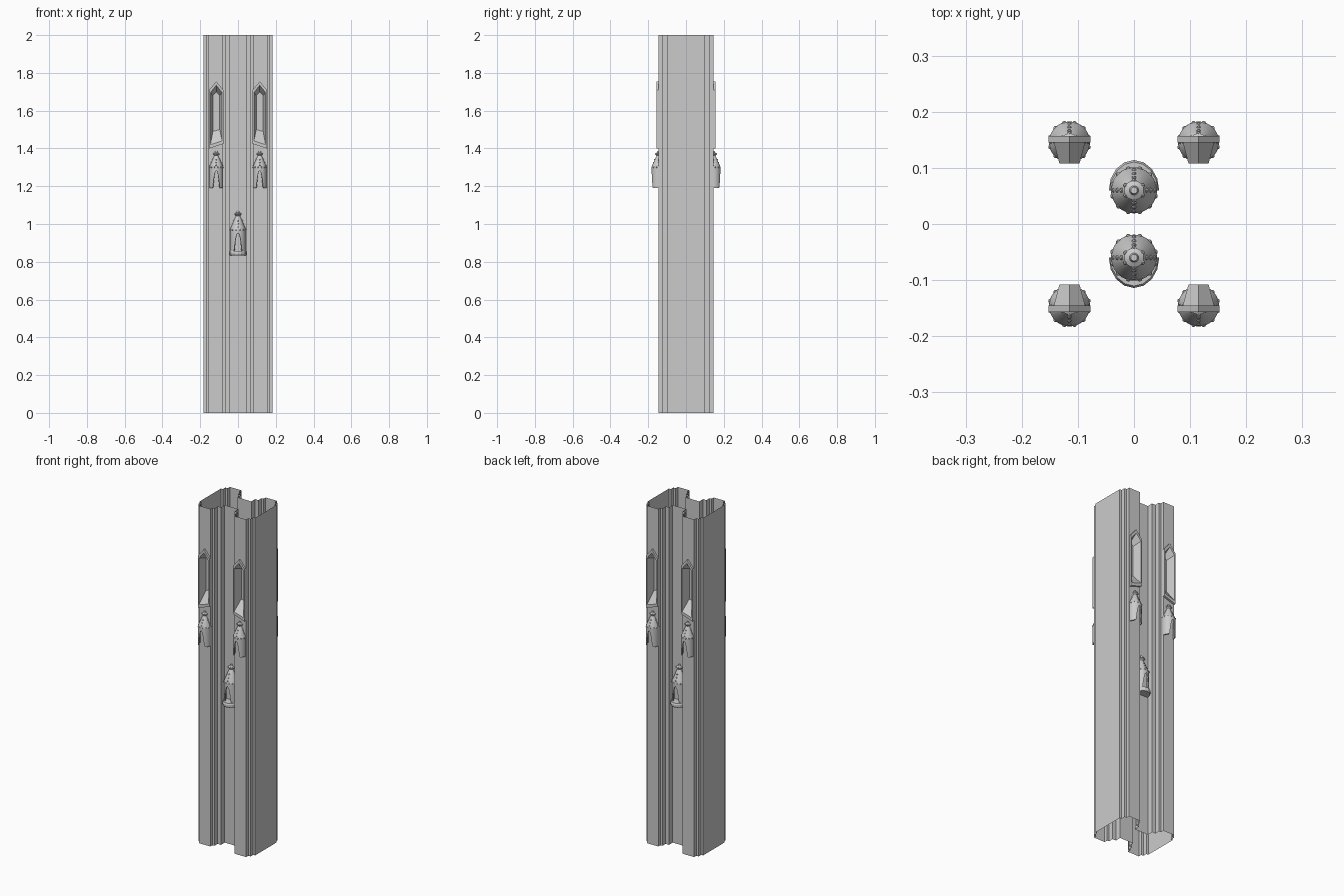
import bpy, bmesh
from math import sin, cos, pi, radians
from mathutils import Matrix

if "Cube" in bpy.data.objects:
    bpy.data.objects.remove(bpy.data.objects["Cube"])

H = 2.0
WX = 0.115          # window / side canopy centre line
FACE = -0.145       # front plane of the shaft


def finish(bm, name, mirror_x=True, smooth=False):
    mesh = bpy.data.meshes.new(name)
    bm.to_mesh(mesh)
    bm.free()
    obj = bpy.data.objects.new(name, mesh)
    bpy.context.collection.objects.link(obj)
    mod = obj.modifiers.new("mirror", 'MIRROR')
    mod.use_axis = (mirror_x, True, False)
    mod.merge_threshold = 0.0001
    if smooth:
        bpy.ops.object.select_all(action='DESELECT')
        obj.select_set(True)
        bpy.context.view_layer.objects.active = obj
        bpy.ops.object.shade_smooth_by_angle(angle=radians(35))
    return obj


def poly(bm, pts):
    return bm.faces.new([bm.verts.new(p) for p in pts])


def bridge(bm, a, b):
    """Quads between two closed outlines of equal length."""
    n = len(a)
    for i in range(n):
        j = (i + 1) % n
        poly(bm, [a[i], a[j], b[j], b[i]])


def outline(half, y, sill_in, sill_out, shoulder, apex):
    """Pointed window outline; the sill is lower on the outer side."""
    return [(WX - half, y, sill_in), (WX + half, y, sill_out),
            (WX + half, y, shoulder), (WX, y, apex), (WX - half, y, shoulder)]


# Window outlines: wall opening, raised frame, deep panel
hole = outline(0.031, FACE, 1.44, 1.42, 1.695, 1.735)
rim_in = outline(0.031, -0.157, 1.44, 1.42, 1.695, 1.735)
rim_out = outline(0.0375, -0.157, 1.425, 1.40, 1.71, 1.755)
rim_back = outline(0.0375, FACE, 1.425, 1.40, 1.71, 1.755)
panel = outline(0.018, -0.108, 1.50, 1.49, 1.68, 1.70)

# Shaft: one quarter of the stepped open shell, mirrored on both axes
bm = bmesh.new()
profile = [(0, -.06), (.045, -.06), (.045, -.095), (.067, -.095), (.067, -.125),
           (.08, -.125), (.08, FACE), (.155, FACE), (.155, -.125), (.17, -.125),
           (.17, -.1), (.182, -.1), (.182, 0)]
for (x0, y0), (x1, y1) in zip(profile, profile[1:]):
    if y0 == FACE and y1 == FACE:
        bl, br, tr, ap, tl = hole
        mid = (WX, FACE, (bl[2] + br[2]) / 2)
        poly(bm, [(x0, FACE, 0), (WX, FACE, 0), mid, bl, tl, ap, (WX, FACE, H), (x0, FACE, H)])
        poly(bm, [(WX, FACE, 0), (x1, FACE, 0), (x1, FACE, H), (WX, FACE, H), ap, tr, br, mid])
    else:
        poly(bm, [(x0, y0, 0), (x1, y1, 0), (x1, y1, H), (x0, y0, H)])
bmesh.ops.remove_doubles(bm, verts=bm.verts, dist=0.0001)
finish(bm, "pillar_shaft")

# Blind windows: raised moulding, splayed reveal and back panel
bm = bmesh.new()
bridge(bm, rim_back, rim_out)
bridge(bm, rim_out, rim_in)
bridge(bm, rim_in, panel)
poly(bm, panel)
bmesh.ops.remove_doubles(bm, verts=bm.verts, dist=0.0001)
finish(bm, "blind_window")


def canopy(name, cx, cy, r, z0, z1, z2, z3, mirror_x):
    """Round canopy: drum with a pointed arch, conical roof, crockets, finial."""
    bm = bmesh.new()
    ri, steps, span = r * 0.84, 48, radians(31)

    def ring_point(rad, a, z):
        return (cx + rad * sin(a), cy - rad * cos(a), z)

    def arch_z(a):
        t = min(abs(a) / span, 1)
        return z0 + (z1 - z0) * 0.84 * (1 - t ** 2.2)

    # Drum wall, with its lower edge lifted to form the arch
    for i in range(steps):
        a, b = [-pi + 2 * pi * (i + k) / steps for k in (0, 1)]
        ha, hb = arch_z(a), arch_z(b)
        poly(bm, [ring_point(r, a, ha), ring_point(r, b, hb), ring_point(r, b, z1), ring_point(r, a, z1)])
        poly(bm, [ring_point(ri, b, hb), ring_point(ri, a, ha), ring_point(ri, a, z1), ring_point(ri, b, z1)])
        poly(bm, [ring_point(r, b, hb), ring_point(r, a, ha), ring_point(ri, a, ha), ring_point(ri, b, hb)])
        # Roof and finial as one turned profile
        h = z3 - z2
        turned = [(r, z1), (r * .96, z1 + .006), (r * .36, z2), (r * .25, z2 + h * .2),
                  (r * .42, z2 + h * .4), (r * .42, z2 + h * .6), (r * .2, z2 + h * .75),
                  (r * .14, z3), (0.0001, z3)]
        if i % 2 == 0:
            c = -pi + 2 * pi * (i + 2) / steps
            for (ra, za), (rb, zb) in zip(turned, turned[1:]):
                poly(bm, [ring_point(ra, a, za), ring_point(ra, c, za), ring_point(rb, c, zb), ring_point(rb, a, zb)])

    def bead(rad, a, z, size):
        bmesh.ops.create_icosphere(bm, subdivisions=1, radius=size,
                                   matrix=Matrix.Translation(ring_point(rad, a, z)))

    # Beads round the eaves and crockets up four ridges
    for k in range(12):
        bead(r * .95, 2 * pi * (k + .5) / 12, z1, r * .13)
    for k in range(4):
        for t in (.15, .42, .7):
            bead(r * (.96 - .6 * t), k * pi / 2, z1 + (z2 - z1) * t + .002, r * .11)
    for k in range(6):
        bead(r * .42, k * pi / 3, (z2 + z3) / 2, r * .12)
    bmesh.ops.remove_doubles(bm, verts=bm.verts, dist=0.0002)
    return finish(bm, name, mirror_x, True)


canopy("side_canopy", WX, -0.146, 0.0365, 1.19, 1.30, 1.355, 1.387, True)
canopy("niche_canopy", 0, -0.06, 0.041, 0.855, 0.97, 1.035, 1.07, False)

# Half-round plinth under the central niche canopy
bm = bmesh.new()
levels = []
for rad, z in ((.042, .833), (.045, .84), (.045, .85), (.042, .858)):
    levels.append([(rad * cos(pi + pi * k / 8), -.06 + rad * 1.2 * sin(pi + pi * k / 8), z)
                   for k in range(9)])
for lo, hi in zip(levels, levels[1:]):
    bridge(bm, lo, hi)
poly(bm, levels[0][::-1])
poly(bm, levels[-1])
bmesh.ops.remove_doubles(bm, verts=bm.verts, dist=0.0001)
finish(bm, "niche_plinth", False)
